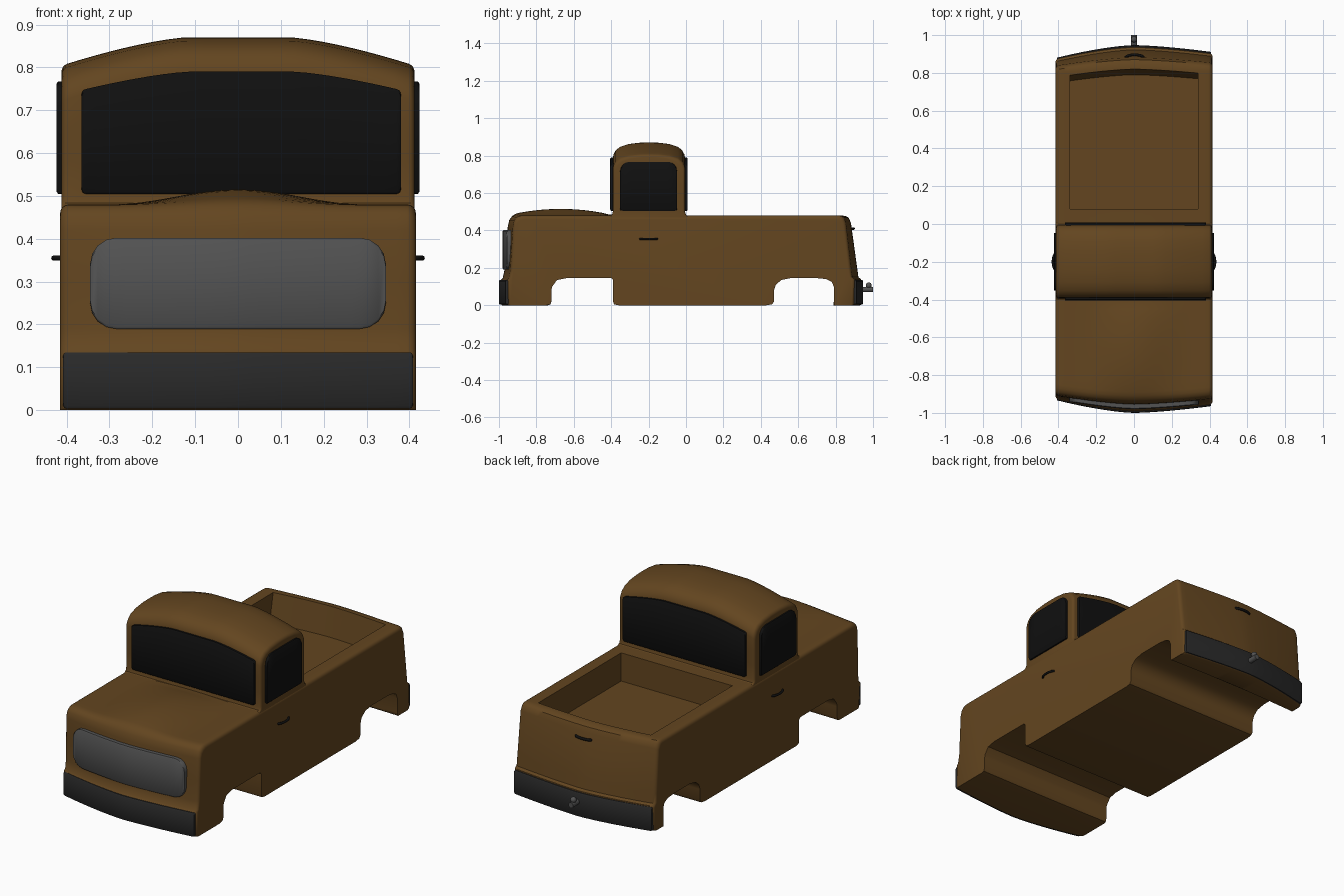
import bpy, bmesh, math

if "Cube" in bpy.data.objects:
    bpy.data.objects.remove(bpy.data.objects["Cube"])


def material(name, rgb):
    m = bpy.data.materials.new(name)
    m.diffuse_color = (*rgb, 1)
    m.use_nodes = True
    m.node_tree.nodes["Principled BSDF"].inputs["Base Color"].default_value = m.diffuse_color
    return m


BROWN = material("brown_paint", (0.125, 0.06, 0.014))
BLACK = material("black_glass", (0.005, 0.005, 0.005))
GREY = material("grille_grey", (0.085, 0.085, 0.085))
DARK = material("bumper_dark", (0.022, 0.022, 0.022))
HALF = 0.415


def clamp(v):
    return max(0.0, min(1.0, v))


def loft(name, sections, mat):
    """Skin a row of equal closed sections and cap both ends."""
    bm = bmesh.new()
    rings = [[bm.verts.new(p) for p in s] for s in sections]
    n = len(rings[0])
    for a, b in zip(rings, rings[1:]):
        for i in range(n):
            j = (i + 1) % n
            bm.faces.new((a[i], a[j], b[j], b[i]))
    bm.faces.new(rings[0])
    bm.faces.new(rings[-1])
    bmesh.ops.recalc_face_normals(bm, faces=bm.faces)
    me = bpy.data.meshes.new(name)
    bm.to_mesh(me)
    bm.free()
    ob = bpy.data.objects.new(name, me)
    bpy.context.collection.objects.link(ob)
    me.materials.append(mat)
    return ob


def smooth(ob, angle=35):
    bpy.ops.object.select_all(action='DESELECT')
    bpy.context.view_layer.objects.active = ob
    ob.select_set(True)
    bpy.ops.object.shade_smooth_by_angle(angle=math.radians(angle))


def bulge(x, z):
    """How far the ends of the body fall back away from the centre line."""
    amp = 0.07 - 0.06 * z if x < 0 else 0.037 - 0.02 * z
    return amp * (abs(x) / 0.41) ** 1.5


def corner(u, half, r):
    """Drop of a rounded corner of radius r at distance u from the middle."""
    e = min(r, max(0.0, abs(u) - (half - r)))
    return r - math.sqrt(r * r - e * e)


def stations(half, r, n=24):
    core = [(half - r) * (2 * i / n - 1) for i in range(n + 1)]
    ends = [half - r + r * math.sin(math.radians(a)) for a in (22, 45, 67, 90)]
    return [-e for e in reversed(ends)] + core + ends


# Body: side profile swept across the width
front = [(-.985, 0), (-.99, .005), (-.99, .135), (-.98, .145), (-.97, .19), (-.962, .3),
         (-.953, .42), (-.945, .455), (-.93, .472), (-.91, .479)]
top = [(-.89 + .04 * i, .48) for i in range(13)] + [(y, .48) for y in (0, .4, .79, .82)]
rear = [(.85, .478), (.87, .468), (.882, .44), (.915, .2), (.922, .15), (.935, .14),
        (.938, .13), (.938, .005), (.93, 0)]
under = [(.805, 0), (.793, .008), (.79, .02), (.79, .1), (.78, .125), (.75, .14), (.7, .145),
         (.56, .145), (.51, .135), (.48, .11), (.47, .08), (.47, .02), (.46, .005), (.43, 0),
         (-.36, 0), (-.385, .005), (-.39, .02), (-.39, .135), (-.4, .145), (-.64, .145),
         (-.69, .135), (-.715, .1), (-.72, .08), (-.72, .02), (-.73, .005), (-.76, 0)]
profile = front + top + rear + under


def body_point(x, y, z):
    d = corner(x, HALF, 0.02)
    w = clamp((-y - .72) / .16) if y < 0 else clamp((y - .79) / .08)
    ny = y - math.copysign(w * (bulge(x, z) + 0.7 * d), y)
    nz = z - d * clamp((z - .42) / .05)
    if z > .47 and -.94 < y < -.4 and abs(x) < .3:      # hood crown
        nz += .035 * math.cos(math.pi * x / .6) ** 2 * math.sin(math.pi * (y + .94) / .54) ** .7
    return x, ny, nz


body = loft("truck_body", [[body_point(x, y, z) for y, z in profile]
                           for x in stations(HALF, .02, 32)], BROWN)

# Load bed cut into the rear deck
cut = []
for i in range(17):
    x = .338 * (i / 8 - 1)
    yb = .82 - bulge(x, .45)
    cut.append([(x, .08, .325), (x, .08, .6), (x, yb, .6), (x, yb, .48), (x, yb - .03, .325)])
cutter = loft("bed_cutter", cut, BROWN)
cutter.hide_render = True
mod = body.modifiers.new("bed", 'BOOLEAN')
mod.operation = 'DIFFERENCE'
mod.solver = 'EXACT'
mod.object = cutter
bpy.context.view_layer.objects.active = body
bpy.ops.object.modifier_apply(modifier="bed")
bpy.data.objects.remove(cutter)
smooth(body)


# Cab with crowned roof
def roof_drop(x):
    return .065 * clamp((abs(x) - .12) / .29) ** 1.4


half_cab = [(.21, .465), (.21, .475), (.198, .483), (.193, .5), (.193, .6), (.193, .7), (.193, .785),
            (.19, .805), (.178, .828), (.155, .847), (.11, .862), (.05, .869)]
cab_profile = ([(-.198 - y, z) for y, z in half_cab] + [(-.198, .87)]
               + [(-.198 + y, z) for y, z in reversed(half_cab)])


def cab_point(x, y, z):
    d = corner(x, .412, .014)
    w = clamp((z - .5) / .3)
    return x, y - math.copysign(d, y + .198), z - (roof_drop(x) + d) * w


smooth(loft("cab", [[cab_point(x, y, z) for y, z in cab_profile]
                    for x in stations(.412, .014)], BROWN))


def panel(name, us, lo, hi, out, back, mat, place):
    """Thin plate with softened rim; place(u, depth, z) puts it on its side."""
    secs = []
    for u in us:
        a, b = lo(u), hi(u)
        e = min(.006, (b - a) * .25)
        secs.append([place(u, back, a), place(u, out - .004, a), place(u, out, a + e),
                     place(u, out, b - e), place(u, out - .004, b), place(u, back, b)])
    ob = loft(name, secs, mat)
    smooth(ob, 40)
    return ob


# Windscreen and rear window
for name, y0, s in (("windscreen", -.391, -1), ("rear_window", -.005, 1)):
    panel(name, stations(.3725, .01), lambda u: .505 + corner(u, .3725, .01),
          lambda u: .79 - .8 * roof_drop(u) - corner(u, .3725, .01), .014, -.012, BLACK,
          lambda u, d, z: (u + .0075, y0 + s * d, z))

# Side windows and door handles
for side, s in (("left", -1), ("right", 1)):
    panel(side + "_side_window", stations(.152, .05, 8),
          lambda u: .505 + corner(u, .152, .008),
          lambda u: .767 - corner(u, .152, .05), .012, -.012, BLACK,
          lambda u, d, z: (s * (.412 + d), u - .2, z))


def rod(name, pts, r, mat):
    """Round bar through a few points."""
    cu = bpy.data.curves.new(name, 'CURVE')
    cu.dimensions = '3D'
    cu.bevel_depth = r
    cu.bevel_resolution = 3
    cu.use_fill_caps = True
    sp = cu.splines.new('POLY')
    sp.points.add(len(pts) - 1)
    for p, co in zip(sp.points, pts):
        p.co = (*co, 1)
    ob = bpy.data.objects.new(name, cu)
    bpy.context.collection.objects.link(ob)
    cu.materials.append(mat)


arc = [(math.cos(math.pi * i / 10), math.sin(math.pi * i / 10)) for i in range(11)]
for side, s in (("left", -1), ("right", 1)):
    rod(side + "_door_handle", [(s * (.41 + .02 * b), -.2 + .046 * a, .355) for a, b in arc],
        .006, BLACK)
rod("tailgate_handle", [(.003 + .046 * a, .882 + .014 * b, .41) for a, b in arc], .007, BLACK)

# Grille and bumpers follow the curve of the ends
panel("grille", stations(.345, .06), lambda u: .19 + corner(u, .345, .06),
      lambda u: .402 - corner(u, .345, .06), .98, .94, GREY,
      lambda u, d, z: (u, -d + bulge(u, .3), z))
for name, y0, s in (("front_bumper", 1.0, -1), ("rear_bumper", .947, 1)):
    panel(name, stations(.408, .008), lambda u: .004 + corner(u, .408, .008),
          lambda u: .135 - corner(u, .408, .008), 0, -.03, DARK,
          lambda u, d, z: (u, s * (y0 + d - bulge(u, .05)), z))

# Tow hitch
rod("hitch_bar", [(0, .93, .084), (0, 1.0, .084)], .015, GREY)
bpy.ops.mesh.primitive_uv_sphere_add(segments=20, ring_count=12, radius=.016, location=(0, .977, .106))
ball = bpy.context.object
ball.name = "hitch_ball"
ball.data.materials.append(GREY)
smooth(ball, 60)
